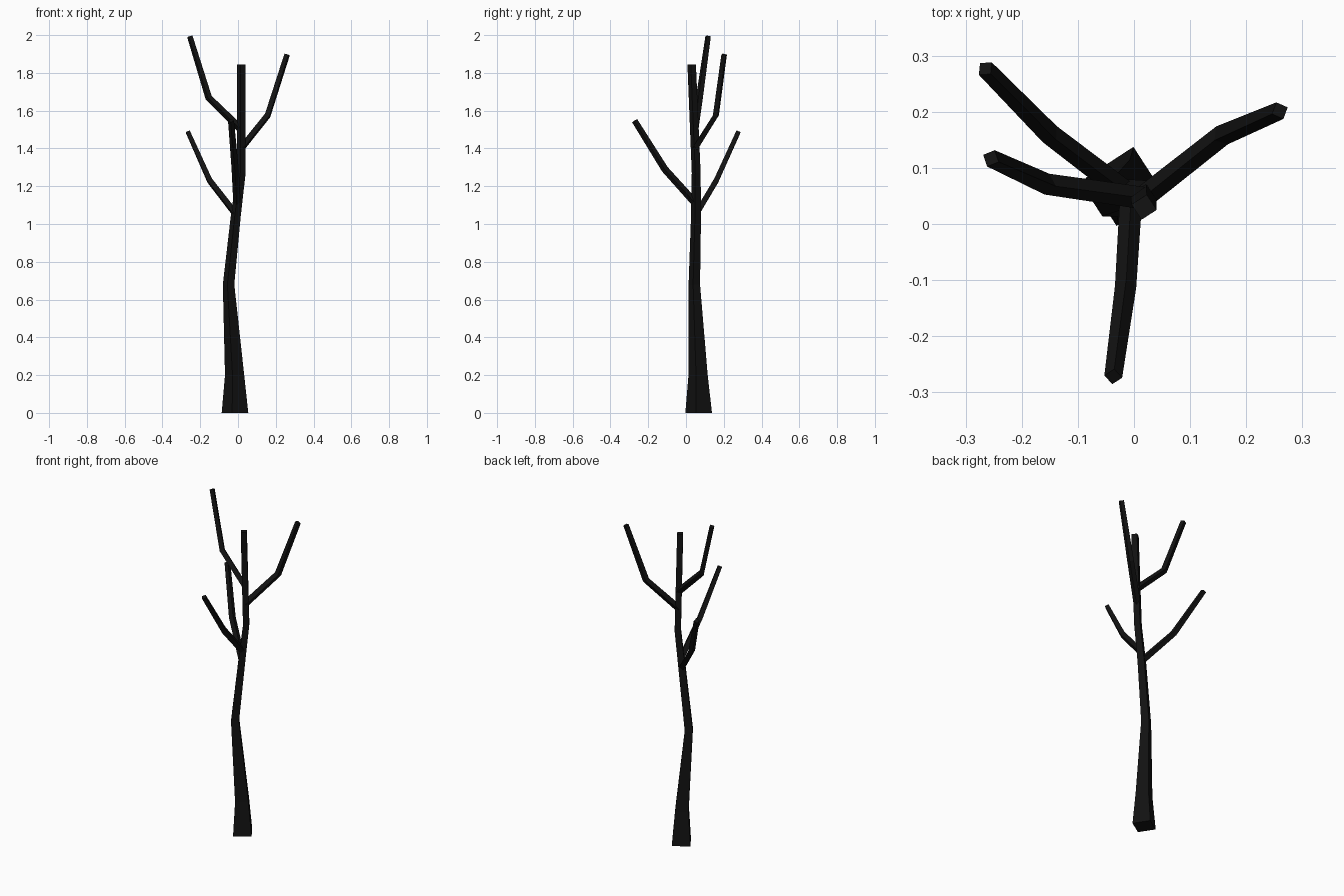
import bpy, bmesh, math
from mathutils import Vector

if "Cube" in bpy.data.objects:
    bpy.data.objects.remove(bpy.data.objects["Cube"])

bark = bpy.data.materials.new("dark_bark")
bark.diffuse_color = (0.006, 0.006, 0.006, 1)
bark.use_nodes = True
bark.node_tree.nodes["Principled BSDF"].inputs["Base Color"].default_value = bark.diffuse_color


def limb(name, path, radii, level=False, twist=0.0):
    """Four-sided tapered tube along a path; level keeps the rings horizontal."""
    pts = [Vector(p) for p in path]
    bm = bmesh.new()
    rings = []
    for i, (p, r) in enumerate(zip(pts, radii)):
        d = Vector()
        if i > 0:
            d += (p - pts[i - 1]).normalized()
        if i < len(pts) - 1:
            d += (pts[i + 1] - p).normalized()
        d.normalize()
        if level:
            side, up = Vector((1, 0, 0)), Vector((0, 1, 0))
        else:
            side = d.cross(Vector((0, 0, 1))).normalized()
            up = side.cross(d)
        ring = []
        for k in range(4):
            a = twist + k * math.pi / 2
            ring.append(bm.verts.new(p + r * (math.cos(a) * side + math.sin(a) * up)))
        rings.append(ring)
    for a, b in zip(rings, rings[1:]):
        for k in range(4):
            n = (k + 1) % 4
            bm.faces.new((a[k], a[n], b[n], b[k]))
    bm.faces.new(rings[0][::-1])
    bm.faces.new(rings[-1])
    bmesh.ops.recalc_face_normals(bm, faces=bm.faces)
    mesh = bpy.data.meshes.new(name)
    bm.to_mesh(mesh)
    bm.free()
    mesh.materials.append(bark)
    obj = bpy.data.objects.new(name, mesh)
    bpy.context.collection.objects.link(obj)
    return obj


# Trunk: flared foot, slight S bend, flat top
limb("trunk",
     [(-0.016, 0.067, 0), (-0.018, 0.064, 0.2), (-0.05, 0.044, 0.68),
      (-0.012, 0.053, 1.04), (0.017, 0.054, 1.27), (0.018, 0.03, 1.845)],
     [0.072, 0.052, 0.031, 0.027, 0.024, 0.023], True, math.radians(78))

# Branches: root inside the trunk, elbow, tip
branches = {
    "lower_back_branch": [(-0.01, 0.053, 1.05), (-0.15, 0.16, 1.23), (-0.265, 0.277, 1.487)],
    "lower_front_branch": [(-0.005, 0.05, 1.11), (-0.015, -0.112, 1.29), (-0.037, -0.272, 1.547)],
    "upper_right_branch": [(0.017, 0.048, 1.4), (0.157, 0.158, 1.575), (0.26, 0.202, 1.897)],
    "upper_left_branch": [(0.018, 0.046, 1.5), (-0.155, 0.071, 1.668), (-0.255, 0.117, 1.993)],
}
for name, path in branches.items():
    limb(name, path, [0.02, 0.019, 0.016])
